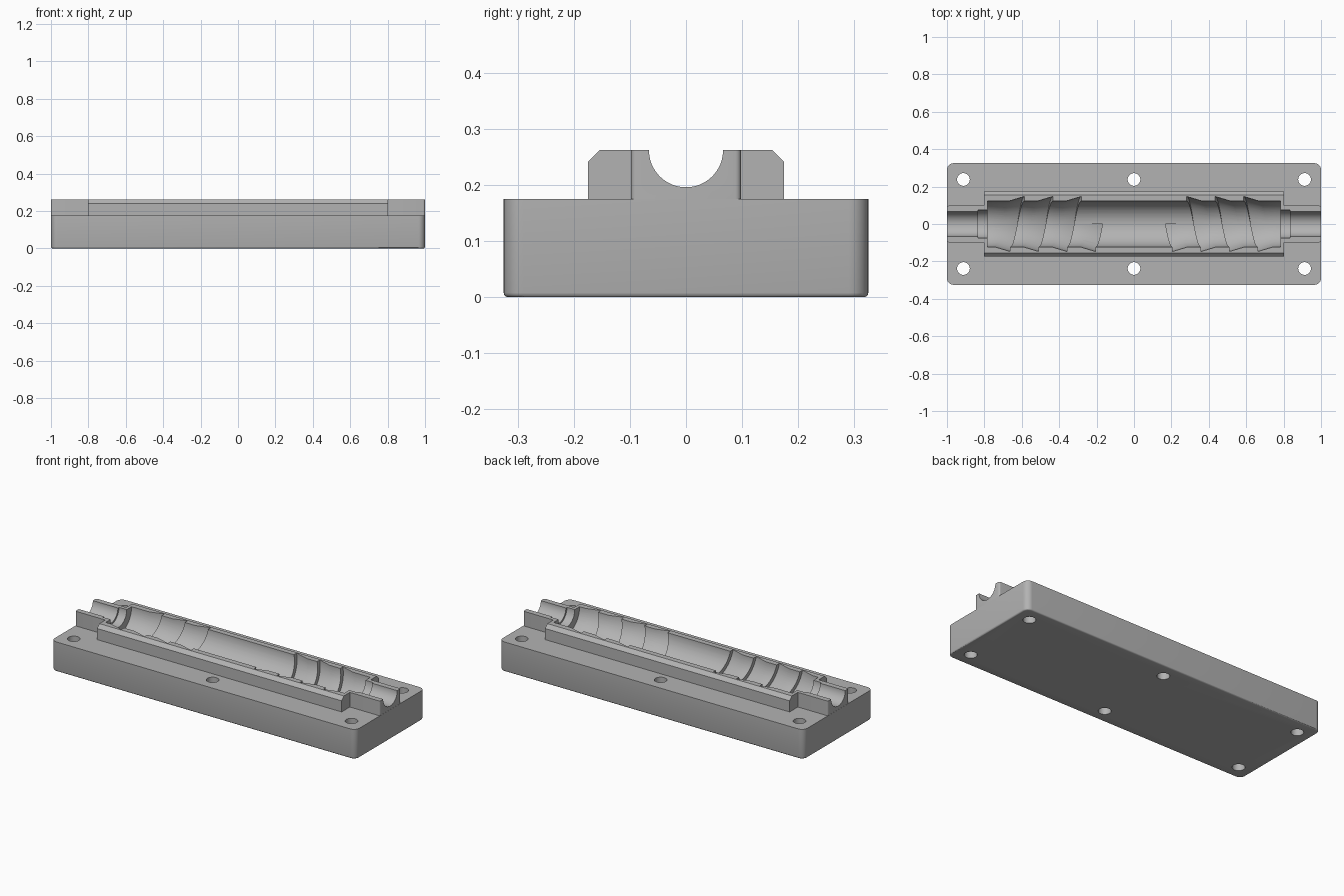
import bpy, bmesh
from math import pi, sin, cos, radians
from mathutils import Matrix

TOP, DECK = 0.262, 0.175      # split plane (bore axis) and slab top
BORE, CAVITY, THREAD = 0.066, 0.122, 0.147

cube = bpy.data.objects.get("Cube")
if cube:
    bpy.data.objects.remove(cube, do_unlink=True)

grey = bpy.data.materials.new("plain_grey")
grey.use_nodes = True
colour = (0.45, 0.45, 0.45, 1)
grey.diffuse_color = colour
grey.node_tree.nodes["Principled BSDF"].inputs["Base Color"].default_value = colour


def finish(name, bm):
    bmesh.ops.recalc_face_normals(bm, faces=bm.faces)
    mesh = bpy.data.meshes.new(name)
    bm.to_mesh(mesh)
    bm.free()
    mesh.materials.append(grey)
    obj = bpy.data.objects.new(name, mesh)
    bpy.context.collection.objects.link(obj)
    return obj


def box(x0, x1, y, z0, z1):
    bm = bmesh.new()
    bmesh.ops.create_cube(bm, size=1)
    for v in bm.verts:
        v.co = ((x0 + x1) / 2 + v.co.x * (x1 - x0), v.co.y * 2 * y,
                (z0 + z1) / 2 + v.co.z * (z1 - z0))
    return bm


def round_edges(bm, radius, segments, rule):
    edges = [e for e in bm.edges if rule(e.verts[0].co, e.verts[1].co)]
    bmesh.ops.bevel(bm, geom=edges, offset=radius, segments=segments,
                    profile=0.5, affect='EDGES')


def upright(a, b):
    return abs(a.z - b.z) > 0.05


def cylinder(name, radius, length, centre, along_x, sides):
    bm = bmesh.new()
    bmesh.ops.create_cone(bm, cap_ends=True, segments=sides, radius1=radius,
                          radius2=radius, depth=length)
    turn = Matrix.Rotation(pi / 2, 4, 'Y') if along_x else Matrix()
    bmesh.ops.transform(bm, verts=bm.verts, matrix=Matrix.Translation(centre) @ turn)
    return finish(name, bm)


def thread(name, side):
    """Sawtooth ridge swept along a helix, mirrored by side."""
    start, pitch, turns, steps = 0.168, 0.152, 3.5, 64
    profile = [(0, 0.11), (0, THREAD), (0.09, 0.12), (0.09, 0.11)]
    bm = bmesh.new()
    rings = []
    for i in range(int(turns * steps) + 1):
        t = i / steps
        a = 2 * pi * t
        rings.append([bm.verts.new((side * (start + pitch * t + dx), -r * sin(a),
                                    TOP - r * cos(a))) for dx, r in profile])
    for p, q in zip(rings, rings[1:]):
        for k in range(4):
            n = (k + 1) % 4
            bm.faces.new((p[k], p[n], q[n], q[k]))
    bm.faces.new(rings[0])
    bm.faces.new(rings[-1])
    return finish(name, bm)


def combine(target, other, operation):
    mod = target.modifiers.new(operation, 'BOOLEAN')
    mod.operation, mod.solver, mod.object = operation, 'EXACT', other
    bpy.context.view_layer.objects.active = target
    bpy.ops.object.modifier_apply(modifier=mod.name)
    bpy.data.objects.remove(other, do_unlink=True)


# Rounded base slab
bm = box(-1, 1, 0.325, 0, DECK)
round_edges(bm, 0.035, 8, upright)
round_edges(bm, 0.008, 3, lambda a, b: a.z < 0.001 and b.z < 0.001)
body = finish("mould_half", bm)

# Raised centre block with chamfered long edges
bm = box(-0.803, 0.803, 0.175, 0.1, TOP)
round_edges(bm, 0.021, 1, lambda a, b: min(a.z, b.z) > DECK and abs(a.x - b.x) > 1)
combine(body, finish("centre_block", bm), 'UNION')

# End blocks, with rounded outer corners
for side in (-1, 1):
    x0, x1 = sorted((side * 0.7, side * 0.9995))
    bm = box(x0, x1, 0.098, 0.1, TOP)
    round_edges(bm, 0.01, 4, lambda a, b: upright(a, b) and abs(a.x) > 0.9)
    combine(body, finish("end_block", bm), 'UNION')

# Stepped half-round channel
for name, radius, length in (("bore", BORE, 2.2), ("step", 0.076, 1.67),
                             ("cavity", CAVITY, 1.568)):
    combine(body, cylinder(name, radius, length, (0, 0, TOP), True, 96), 'DIFFERENCE')

# Opposed helical thread grooves
for side in (-1, 1):
    combine(body, thread("thread_groove", side), 'DIFFERENCE')

# Screw holes
for x in (-0.912, 0, 0.912):
    for y in (-0.238, 0.238):
        combine(body, cylinder("screw_hole", 0.034, 1, (x, y, 0), False, 40), 'DIFFERENCE')

bpy.ops.object.select_all(action='DESELECT')
body.select_set(True)
bpy.context.view_layer.objects.active = body
bpy.ops.object.shade_smooth_by_angle(angle=radians(30))
